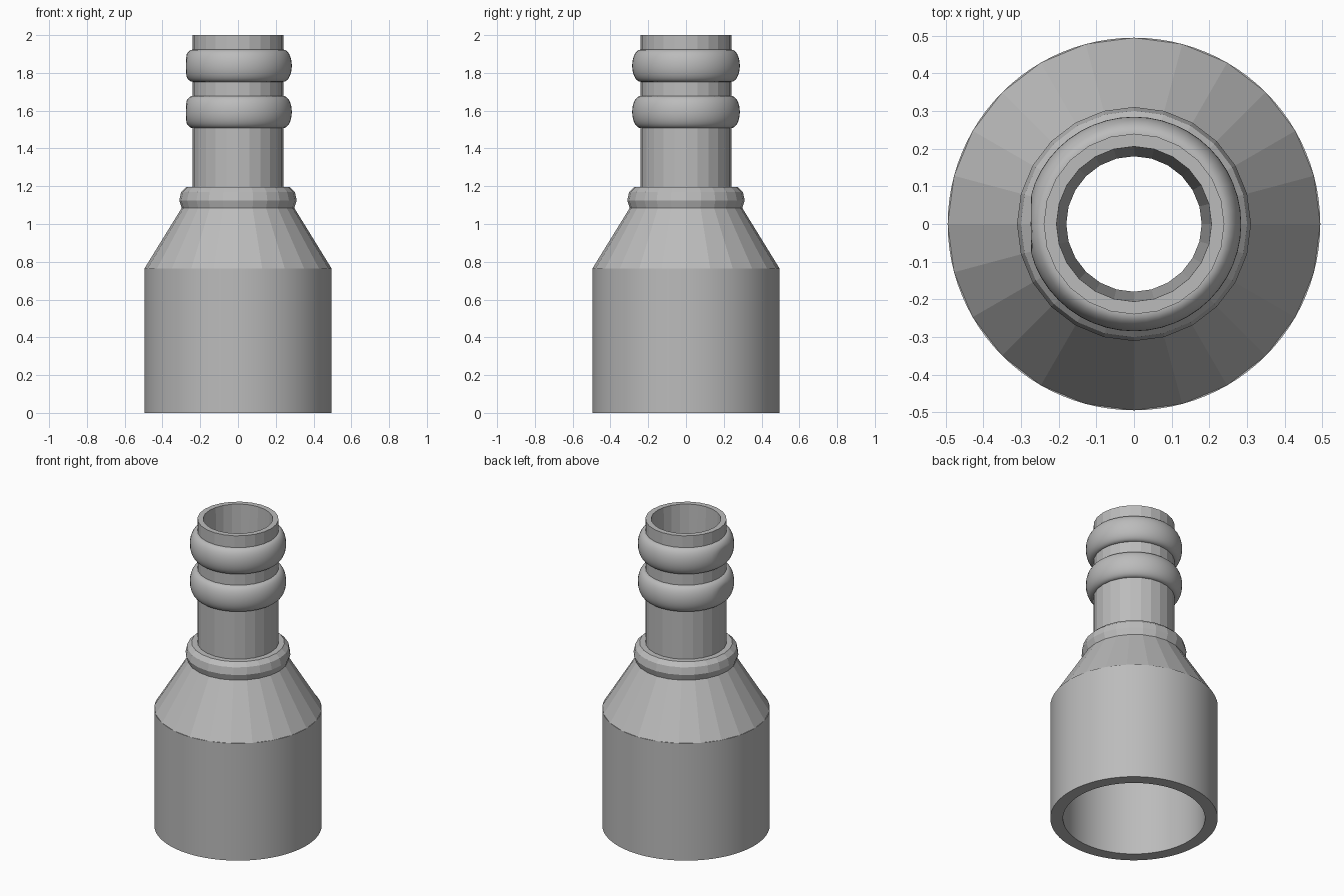
import bpy, bmesh, math

cube = bpy.data.objects.get("Cube")
if cube:
    bpy.data.objects.remove(cube, do_unlink=True)

grey = bpy.data.materials.new("mid grey")
colour = (0.5, 0.5, 0.5, 1.0)
grey.diffuse_color = colour
grey.use_nodes = True
for node in grey.node_tree.nodes:
    if node.type == "BSDF_PRINCIPLED":
        node.inputs["Base Color"].default_value = colour


def lathe(name, profile, sides, smooth_angle=None, min_x=None):
    """Revolve a (radius, z) outline around z. The outline is closed, from outer
    bottom up the outside and back down the inside."""
    bm = bmesh.new()
    rings = []
    for i in range(sides):
        a = 2 * math.pi * i / sides
        ring = []
        for r, z in profile:
            x = r * math.cos(a)
            if min_x is not None:
                x = max(x, min_x)
            ring.append(bm.verts.new((x, r * math.sin(a), z)))
        rings.append(ring)
    n = len(profile)
    for i in range(sides):
        a, b = rings[i], rings[(i + 1) % sides]
        for j in range(n):
            k = (j + 1) % n
            bm.faces.new((a[j], b[j], b[k], a[k]))
    bmesh.ops.recalc_face_normals(bm, faces=bm.faces)
    mesh = bpy.data.meshes.new(name)
    bm.to_mesh(mesh)
    bm.free()
    mesh.materials.append(grey)
    obj = bpy.data.objects.new(name, mesh)
    bpy.context.collection.objects.link(obj)
    if smooth_angle:
        bpy.ops.object.select_all(action="DESELECT")
        obj.select_set(True)
        bpy.context.view_layer.objects.active = obj
        bpy.ops.object.shade_smooth_by_angle(angle=math.radians(smooth_angle))
    return obj


# Wide smooth sleeve at the bottom
lathe("base_sleeve", [(0.495, 0), (0.495, 0.765), (0.42, 0.765), (0.42, 0)], 96, 30)

# Faceted hollow cone
lathe("reducer_cone", [(0.495, 0.765), (0.298, 1.085), (0.18, 1.085), (0.42, 0.765)], 24)

# Stepped collar where the cone meets the neck
lathe("collar", [(0.298, 1.085), (0.311, 1.125), (0.301, 1.17), (0.275, 1.195),
                 (0.18, 1.195), (0.18, 1.085)], 24)

# Neck tube with a slightly flared bore
lathe("neck_tube", [(0.24, 1.195), (0.24, 2), (0.206, 2), (0.18, 1.195)], 24)

# Two rounded barbs, slightly flattened on one side
for name, centre in (("lower_barb", 1.593), ("upper_barb", 1.838)):
    steps = 16
    arc = []
    for s in range(steps + 1):
        t = math.pi * (s / steps - 0.5)
        arc.append((0.24 + 0.045 * math.cos(t), centre + 0.085 * math.sin(t)))
    arc += [(0.225, centre + 0.085), (0.225, centre - 0.085)]
    lathe(name, arc, 48, 50, min_x=-0.274)
